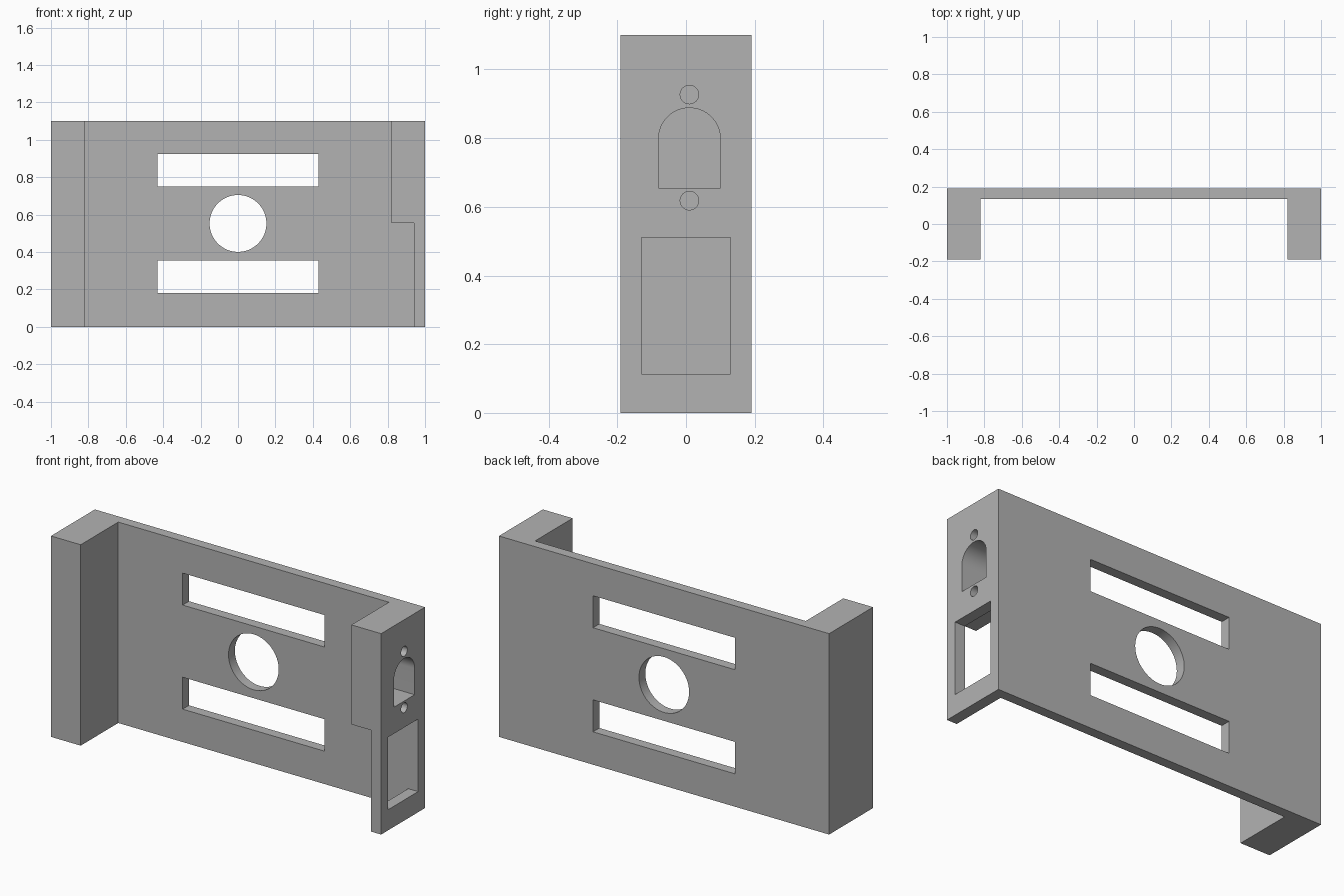
import bpy, bmesh, math
from mathutils import Vector

if "Cube" in bpy.data.objects:
    bpy.data.objects.remove(bpy.data.objects["Cube"], do_unlink=True)

# Single grey finish
grey = bpy.data.materials.new("plain_grey")
grey.use_nodes = True
colour = (0.45, 0.45, 0.45, 1)
grey.diffuse_color = colour
grey.node_tree.nodes["Principled BSDF"].inputs["Base Color"].default_value = colour


def prism(name, points, axis, start, end):
    """Extrude a 2D outline along x (points are y, z) or along y (points are x, z)."""
    def place(u, v, d):
        return Vector((d, u, v)) if axis == "x" else Vector((u, d, v))
    bm = bmesh.new()
    face = bm.faces.new([bm.verts.new(place(u, v, start)) for u, v in points])
    grown = bmesh.ops.extrude_face_region(bm, geom=[face])
    verts = [g for g in grown["geom"] if isinstance(g, bmesh.types.BMVert)]
    bmesh.ops.translate(bm, verts=verts, vec=place(0, 0, end - start))
    bmesh.ops.recalc_face_normals(bm, faces=bm.faces)
    mesh = bpy.data.meshes.new(name)
    bm.to_mesh(mesh)
    bm.free()
    mesh.materials.append(grey)
    obj = bpy.data.objects.new(name, mesh)
    bpy.context.collection.objects.link(obj)
    return obj


def rect(u0, u1, v0, v1):
    return [(u0, v0), (u1, v0), (u1, v1), (u0, v1)]


def arc(u, v, r, steps, sweep=math.tau):
    count = steps if sweep == math.tau else steps + 1
    return [(u + r * math.cos(sweep * i / steps), v + r * math.sin(sweep * i / steps))
            for i in range(count)]


height, depth, inner, step = 1.10, 0.19, 0.82, 0.555

# Solid block that becomes the back plate with its two side blocks
body = prism("wall_bracket", rect(-1, 1, 0, height), "y", -depth, depth)

# Front pocket, widened at the lower left to leave a thin side wall
pocket = [(-inner, -0.1), (0.94, -0.1), (0.94, step), (inner, step), (inner, 1.2), (-inner, 1.2)]
cutters = [prism("pocket_cutter", pocket, "y", -0.3, 0.135)]

# Slots and round opening in the back plate
for z in (0.18, 0.75):
    cutters.append(prism("slot_cutter", rect(-0.43, 0.43, z, z + 0.175), "y", 0, 0.3))
cutters.append(prism("round_cutter", arc(0, 0.553, 0.152, 64), "y", 0, 0.3))

# Side block: arched socket, screw holes and rectangular window
arch = [(-0.08, 0.655), (0.10, 0.655)] + arc(0.01, 0.798, 0.09, 32, math.pi)
cutters.append(prism("arch_cutter", arch, "x", 0.7, 1.1))
for z in (0.618, 0.927):
    cutters.append(prism("screw_cutter", arc(0.01, z, 0.027, 32), "x", 0.7, 1.1))
cutters.append(prism("window_cutter", rect(-0.13, 0.13, 0.113, 0.51), "x", 0.7, 1.1))

# Carve the openings, then discard the cutters
bpy.ops.object.select_all(action="DESELECT")
body.select_set(True)
bpy.context.view_layer.objects.active = body
for cutter in cutters:
    mod = body.modifiers.new("cut", "BOOLEAN")
    mod.operation, mod.solver, mod.object = "DIFFERENCE", "EXACT", cutter
    bpy.ops.object.modifier_apply(modifier=mod.name)
    bpy.data.objects.remove(cutter, do_unlink=True)

bpy.ops.object.shade_smooth_by_angle(angle=math.radians(30))
